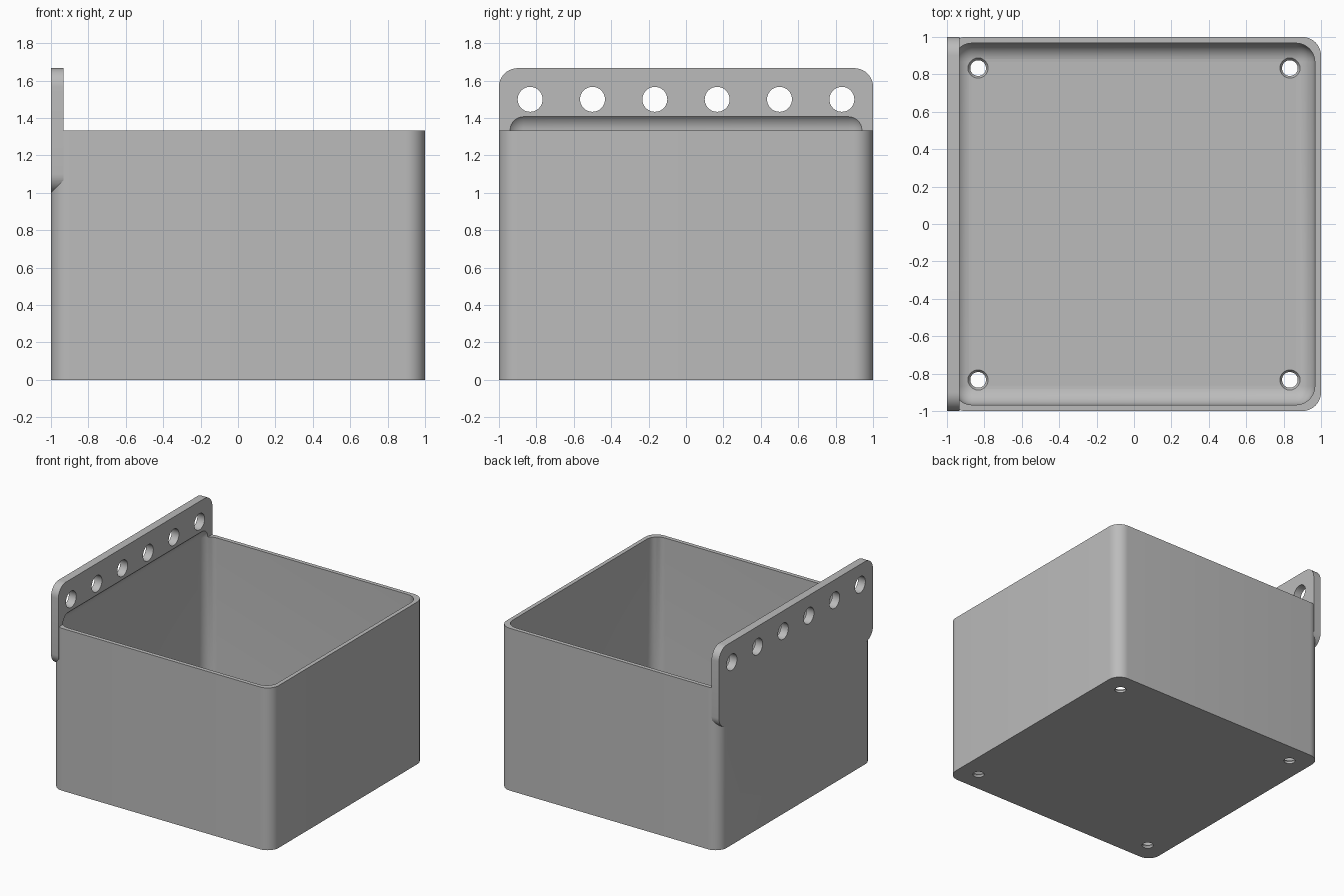
import bpy, bmesh, math
from mathutils import Matrix, Vector

if "Cube" in bpy.data.objects:
    bpy.data.objects.remove(bpy.data.objects["Cube"], do_unlink=True)

WALL = 1 / 30
RADIUS = 0.1
HEIGHT = 4 / 3
PLATE = 2 * WALL
HOLE = 5 / 6

grey = bpy.data.materials.new("grey plastic")
grey.use_nodes = True
grey.diffuse_color = (0.5, 0.5, 0.5, 1)
grey.node_tree.nodes["Principled BSDF"].inputs["Base Color"].default_value = (0.5, 0.5, 0.5, 1)


def finish(bm, name):
    bmesh.ops.recalc_face_normals(bm, faces=bm.faces)
    mesh = bpy.data.meshes.new(name)
    bm.to_mesh(mesh)
    bm.free()
    mesh.materials.append(grey)
    obj = bpy.data.objects.new(name, mesh)
    bpy.context.collection.objects.link(obj)
    return obj


def block(name, low, high, axes):
    """Box whose edges along the given axes are rounded."""
    low, high = Vector(low), Vector(high)
    bm = bmesh.new()
    bmesh.ops.create_cube(bm, size=1)
    bmesh.ops.scale(bm, vec=high - low, verts=bm.verts)
    bmesh.ops.translate(bm, vec=(low + high) / 2, verts=bm.verts)
    edges = [e for e in bm.edges
             if any(abs((e.verts[0].co - e.verts[1].co)[a]) > 1e-4 for a in axes)]
    bmesh.ops.bevel(bm, geom=edges, offset=RADIUS, segments=10, profile=0.5, affect='EDGES')
    return finish(bm, name)


def add_cone(bm, centre, r1, r2, depth, turn=None):
    matrix = Matrix.Translation(centre)
    if turn:
        matrix = matrix @ turn
    bmesh.ops.create_cone(bm, cap_ends=True, segments=40, radius1=r1, radius2=r2,
                          depth=depth, matrix=matrix)


def combine(target, tool, operation):
    mod = target.modifiers.new(operation.title(), 'BOOLEAN')
    mod.operation, mod.solver, mod.object = operation, 'EXACT', tool
    graph = bpy.context.evaluated_depsgraph_get()
    mesh = bpy.data.meshes.new_from_object(target.evaluated_get(graph))
    target.modifiers.clear()
    target.data = mesh
    bpy.data.objects.remove(tool, do_unlink=True)


# Outer shell
box = block("storage_box", (-1, -1, 0), (1, 1, HEIGHT), [2])

# Hanging plate with a sloped lower edge
plate = block("hanging_plate", (-1, -1, 1), (PLATE - 1, 1, 5 / 3), [0])
bm = bmesh.new()
bm.from_mesh(plate.data)
cut = bmesh.ops.bisect_plane(bm, geom=bm.verts[:] + bm.edges[:] + bm.faces[:],
                             plane_co=(-1, 0, 1), plane_no=(1, 0, -1), clear_outer=True)
rim = [e for e in bm.edges if e.is_boundary]
if rim:
    bmesh.ops.holes_fill(bm, edges=rim, sides=0)
bmesh.ops.recalc_face_normals(bm, faces=bm.faces)
bm.to_mesh(plate.data)
bm.free()
combine(box, plate, 'UNION')

# Rounded cavity, reaching slightly into the plate
inner = 1 - WALL
cavity = block("cavity_cutter", (-inner, -inner, WALL),
               (inner, inner, HEIGHT + RADIUS), [0, 1, 2])
combine(box, cavity, 'DIFFERENCE')

# Row of hanging holes
bm = bmesh.new()
for i in range(6):
    add_cone(bm, (-1, HOLE * (2 * i / 5 - 1), 1.5), PLATE, PLATE, 0.4,
             Matrix.Rotation(math.pi / 2, 4, 'Y'))
combine(box, finish(bm, "hanging_hole_cutter"), 'DIFFERENCE')

# Countersunk floor holes
bm = bmesh.new()
for x in (-HOLE, HOLE):
    for y in (-HOLE, HOLE):
        add_cone(bm, (x, y, 0), 0.042, 0.042, 0.3)
combine(box, finish(bm, "floor_hole_cutter"), 'DIFFERENCE')
bm = bmesh.new()
for x in (-HOLE, HOLE):
    for y in (-HOLE, HOLE):
        add_cone(bm, (x, y, 0.035), 0.037, 0.072, 0.05)
combine(box, finish(bm, "countersink_cutter"), 'DIFFERENCE')

# Smooth the rounded corners, keep the rims crisp
bpy.ops.object.select_all(action='DESELECT')
box.select_set(True)
bpy.context.view_layer.objects.active = box
bpy.ops.object.shade_smooth_by_angle(angle=math.radians(30))
